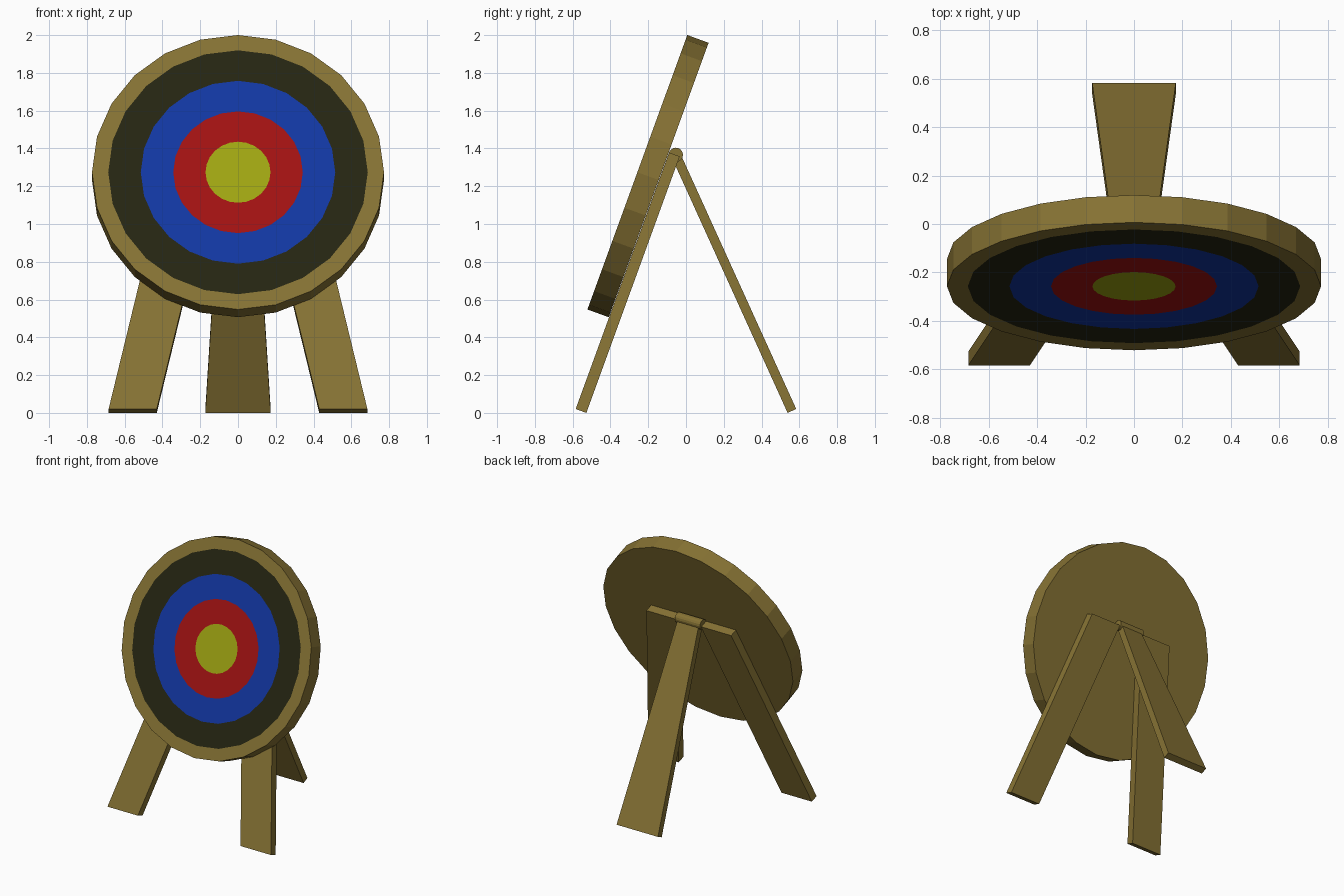
import bpy, bmesh, math
from mathutils import Vector

cube = bpy.data.objects.get("Cube")
if cube:
    bpy.data.objects.remove(cube, do_unlink=True)


def material(name, color):
    m = bpy.data.materials.new(name)
    m.use_nodes = True
    m.diffuse_color = (*color, 1)
    m.node_tree.nodes["Principled BSDF"].inputs["Base Color"].default_value = (*color, 1)
    return m


wood = material("wood", (0.238, 0.168, 0.034))
black = material("black", (0.019, 0.019, 0.006))
blue = material("blue", (0.006, 0.038, 0.36))
red = material("red", (0.36, 0.006, 0.006))
yellow = material("yellow", (0.35, 0.376, 0.006))


def finish(name, bm, mats, location, tilt):
    bmesh.ops.recalc_face_normals(bm, faces=bm.faces)
    mesh = bpy.data.meshes.new(name)
    bm.to_mesh(mesh)
    bm.free()
    for m in mats:
        mesh.materials.append(m)
    obj = bpy.data.objects.new(name, mesh)
    obj.location = location
    obj.rotation_euler.x = math.radians(tilt)
    bpy.context.collection.objects.link(obj)
    return obj


def plank(name, outline, thickness, location, tilt):
    """Flat board from an x-z outline, extruded towards the back."""
    bm = bmesh.new()
    face = bm.faces.new([bm.verts.new((x, 0, z)) for x, z in outline])
    ext = bmesh.ops.extrude_face_region(bm, geom=[face])
    verts = [v for v in ext["geom"] if isinstance(v, bmesh.types.BMVert)]
    bmesh.ops.translate(bm, verts=verts, vec=Vector((0, thickness, 0)))
    return finish(name, bm, [wood], location, tilt)


TILT = -20
SIDES = 24

# Target disc: concentric painted rings on the front, plain rim and back
bm = bmesh.new()


def loop(radius, y):
    angles = [2 * math.pi * i / SIDES for i in range(SIDES)]
    return [bm.verts.new((radius * math.sin(a), y, radius * math.cos(a))) for a in angles]


def bridge(a, b, index):
    for i in range(SIDES):
        j = (i + 1) % SIDES
        bm.faces.new((a[i], a[j], b[j], b[i])).material_index = index


back = loop(0.773, 0.12)
bm.faces.new(back)
outer = loop(0.773, 0)
bridge(back, outer, 0)
for index, radius in enumerate((0.687, 0.515, 0.343, 0.172)):
    inner = loop(radius, 0)
    bridge(outer, inner, index)
    outer = inner
bm.faces.new(outer).material_index = 4
finish("target_disc", bm, [wood, black, blue, red, yellow], (0, -0.2575, 1.274), TILT)

# Splayed front legs
for side, s in (("left", 1), ("right", -1)):
    outline = [(s * x, z) for x, z in ((0.43, 0), (0.685, 0), (0.355, 1.445), (0.1, 1.445))]
    plank("front_leg_" + side, outline, 0.06, (0, -0.584, 0.0205), TILT)

# Tapered back leg
plank("back_leg", [(-0.173, 0), (0.173, 0), (0.087, 1.49), (-0.087, 1.49)],
      0.05, (0, 0.538, 0), 24.4)

# Hinge barrel between the leg tops
bpy.ops.mesh.primitive_cylinder_add(vertices=16, radius=0.038, depth=0.21,
                                    location=(0, -0.054, 1.366),
                                    rotation=(0, math.pi / 2, 0))
hinge = bpy.context.object
hinge.name = "hinge_barrel"
hinge.data.materials.append(wood)
